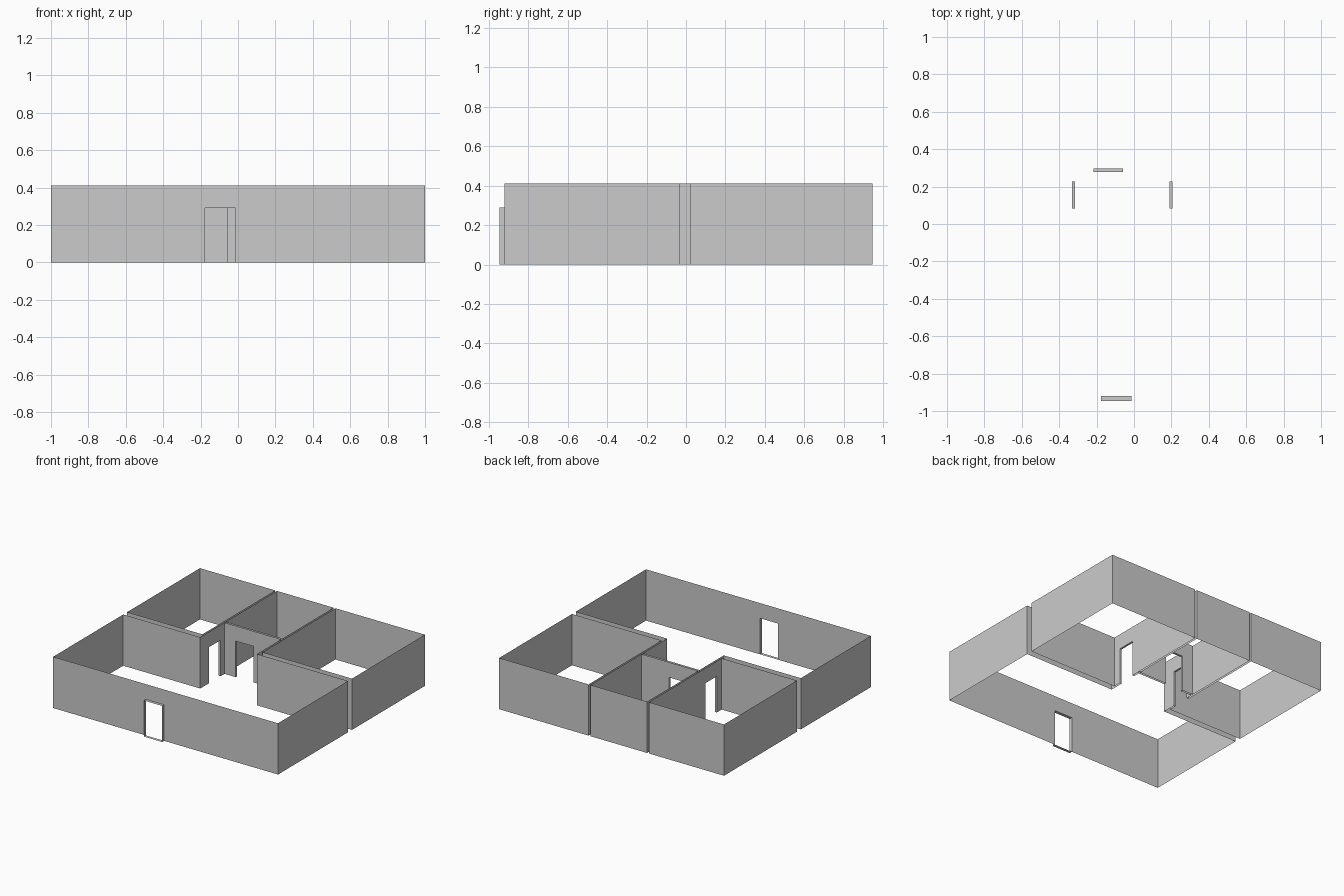
import bpy, bmesh
from mathutils import Vector

if "Cube" in bpy.data.objects:
    bpy.data.objects.remove(bpy.data.objects["Cube"])

H, DOOR_H = 0.412, 0.29          # wall and door heights
X0, X1, YF, YB = -1.0, 1.0, -0.92, 0.945
LIVING_Y, BACK_Y = -0.03, 0.02   # both sides of the cross wall
LEFT_X, HALL_L = -0.331, -0.315  # both sides of the left partition
HALL_R, RIGHT_X = 0.189, 0.205   # both sides of the right partition
HALL_Y, MID_Y = 0.279, 0.296     # both sides of the hall end wall


def finish(name, bm):
    bmesh.ops.remove_doubles(bm, verts=bm.verts, dist=1e-4)
    mesh = bpy.data.meshes.new(name)
    bm.to_mesh(mesh)
    bm.free()
    ob = bpy.data.objects.new(name, mesh)
    bpy.context.collection.objects.link(ob)
    return ob


def room(name, corners, doors):
    """Thin wall shell round a counter-clockwise outline.
    doors: {edge index: (start, end)} in x or y along that edge."""
    bm = bmesh.new()
    for i, p in enumerate(corners):
        p, q = Vector(p), Vector(corners[(i + 1) % len(corners)])
        axis = 0 if abs(q.x - p.x) > abs(q.y - p.y) else 1
        outline = [(p, 0)]
        if i in doors:
            ends = sorted(doors[i], reverse=q[axis] < p[axis])
            a, b = p.copy(), p.copy()
            a[axis], b[axis] = ends
            outline += [(a, 0), (a, DOOR_H), (b, DOOR_H), (b, 0)]
        outline += [(q, 0), (q, H), (p, H)]
        bm.faces.new([bm.verts.new((v.x, v.y, z)) for v, z in reversed(outline)])
    return finish(name, bm)


def door_lining(name, x0, x1, y0, y1, through_y, sill=False):
    """Two jambs and a head joining the two skins of a wall."""
    bm = bmesh.new()
    if through_y:
        path = [(x0, 0), (x0, DOOR_H), (x1, DOOR_H), (x1, 0)]
        rings = [[bm.verts.new((x, y, z)) for x, z in path] for y in (y0, y1)]
    else:
        path = [(y0, 0), (y0, DOOR_H), (y1, DOOR_H), (y1, 0)]
        rings = [[bm.verts.new((x, y, z)) for y, z in path] for x in (x1, x0)]
    a, b = rings
    for i in range(4 if sill else 3):
        j = (i + 1) % 4
        bm.faces.new((a[i], a[j], b[j], b[i]))
    return finish(name, bm)


FRONT = (-0.176, -0.013)
HALL = (-0.216, -0.058)
SIDE = (0.082, 0.228)

# Rooms
room("living_room_walls",
     [(X0, YF), (X1, YF), (X1, LIVING_Y), (HALL_R, LIVING_Y), (HALL_R, HALL_Y),
      (HALL_L, HALL_Y), (HALL_L, LIVING_Y), (X0, LIVING_Y)],
     {0: FRONT, 3: SIDE, 4: HALL, 5: SIDE})
room("back_left_room_walls",
     [(X0, BACK_Y), (LEFT_X, BACK_Y), (LEFT_X, YB), (X0, YB)], {1: SIDE})
room("back_middle_room_walls",
     [(HALL_L, MID_Y), (HALL_R, MID_Y), (HALL_R, YB), (HALL_L, YB)], {0: HALL})
room("back_right_room_walls",
     [(RIGHT_X, BACK_Y), (X1, BACK_Y), (X1, YB), (RIGHT_X, YB)], {3: SIDE})

# Door linings
door_lining("front_door_frame", *FRONT, -0.945, YF, True, sill=True)
door_lining("hall_end_door_lining", *HALL, HALL_Y, MID_Y, True)
door_lining("left_door_lining", LEFT_X, HALL_L, *SIDE, False)
door_lining("right_door_lining", HALL_R, RIGHT_X, *SIDE, False)
